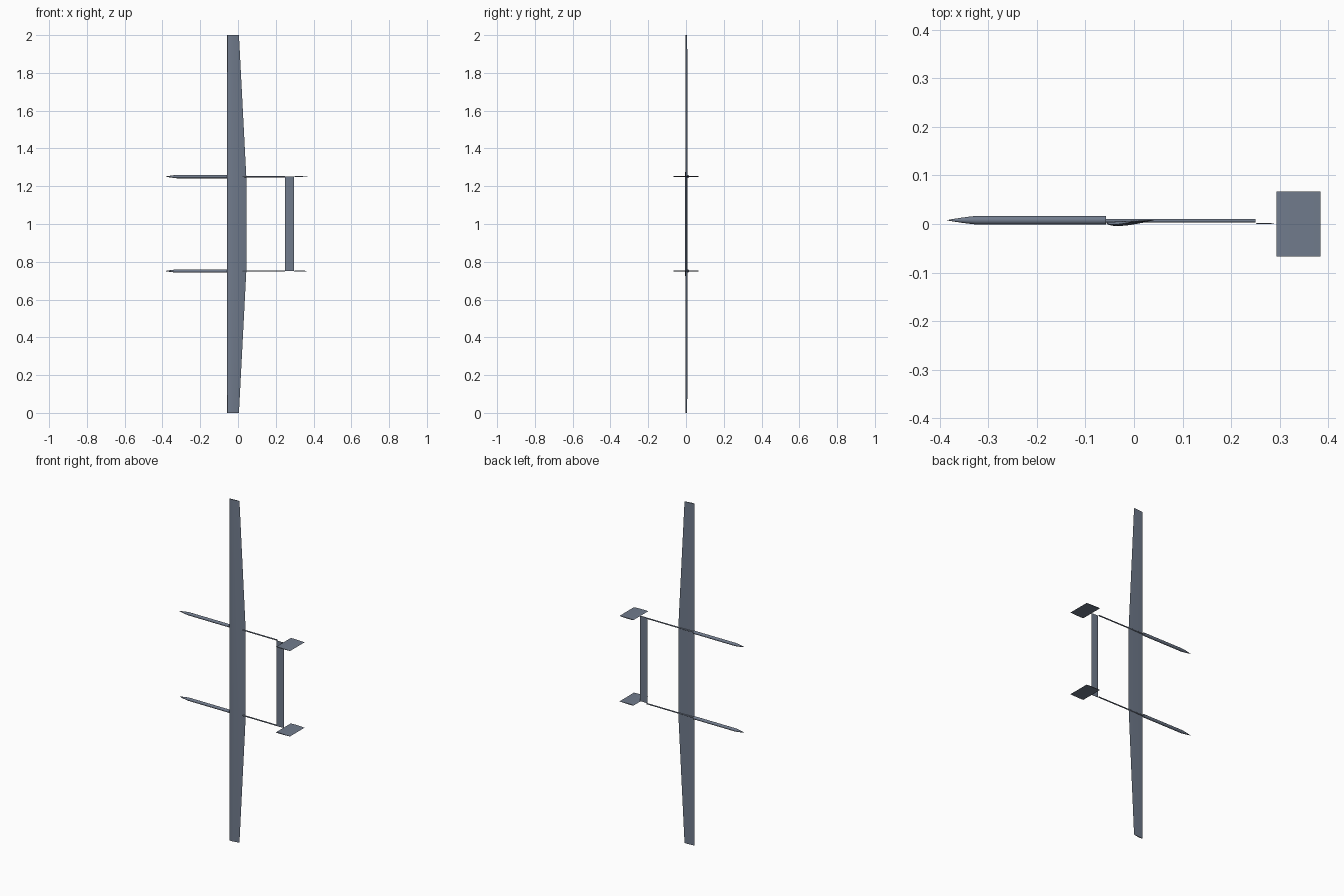
import bpy, bmesh, math

if "Cube" in bpy.data.objects:
    bpy.data.objects.remove(bpy.data.objects["Cube"])

slate = bpy.data.materials.new("slate")
slate.diffuse_color = (0.165, 0.2, 0.265, 1)
slate.use_nodes = True
slate.node_tree.nodes["Principled BSDF"].inputs["Base Color"].default_value = slate.diffuse_color

def loft(name, rings):
    # skin a list of equal-length point rings and cap both ends
    bm = bmesh.new()
    loops = [[bm.verts.new(p) for p in r] for r in rings]
    n = len(loops[0])
    for a, b in zip(loops, loops[1:]):
        for i in range(n):
            j = (i + 1) % n
            bm.faces.new((a[i], a[j], b[j], b[i]))
    bm.faces.new(loops[0][::-1])
    bm.faces.new(loops[-1])
    bmesh.ops.recalc_face_normals(bm, faces=bm.faces)
    me = bpy.data.meshes.new(name)
    bm.to_mesh(me)
    bm.free()
    me.materials.append(slate)
    ob = bpy.data.objects.new(name, me)
    bpy.context.collection.objects.link(ob)
    bpy.context.view_layer.objects.active = ob
    ob.select_set(True)
    bpy.ops.object.shade_smooth_by_angle(angle=math.radians(35))
    ob.select_set(False)
    return ob

def thickness(t):
    # standard four-digit thickness curve, peak about 0.5, closed at the tail
    return 5 * (0.2969 * math.sqrt(t) - 0.126 * t - 0.3516 * t**2
                + 0.2843 * t**3 - 0.1036 * t**4)

def airfoil(chord, upper, lower, n=14):
    # (along, across) points; upper side faces negative
    ts = [(1 - math.cos(math.pi * i / n)) / 2 for i in range(n + 1)]
    top = [(t * chord, -upper * thickness(t) * chord) for t in ts]
    low = [(t * chord, lower * thickness(t) * chord) for t in ts[1:-1]]
    return top + low[::-1]

def tube(name, stations, y, z, sides=20):
    return loft(name, [[(x, y + r * math.cos(2 * math.pi * i / sides),
                         z + r * math.sin(2 * math.pi * i / sides))
                        for i in range(sides)] for x, r in stations])

# Main wing: constant centre panel, tapered outer panels
def wing_section(z, chord):
    return [(-0.057 + u, 0.003 + v + 0.055 * u, z)
            for u, v in airfoil(chord, 0.17, 0.02)]

loft("main_wing", [wing_section(z, c) for z, c in
                   ((0, 0.062), (0.75, 0.101), (1.25, 0.101), (2, 0.062))])

# Horizontal tail between the booms
loft("tailplane", [[(0.25 + u, 0.001 + v, z) for u, v in airfoil(0.046, 0.06, 0.04)]
                   for z in (0.751, 1.251)])

for side, z in (("lower", 0.751), ("upper", 1.251)):
    # Pointed pod, thin boom and fin on each side
    nose = [(-0.385 + 0.06 * t, 0.0003 + 0.0085 * (1.3 * t - 0.3 * t * t))
            for t in (0, 0.25, 0.5, 0.75, 1)]
    tube(side + "_pod", nose + [(-0.058, 0.0088)], 0.0078, z)
    tube(side + "_boom", [(-0.058, 0.0036), (0.25, 0.0036)], 0.0068, z, 16)
    loft(side + "_fin", [[(0.293 + u, y, z + v) for u, v in airfoil(0.091, 0.05, 0.05)]
                         for y in (-0.067, 0.067)])
